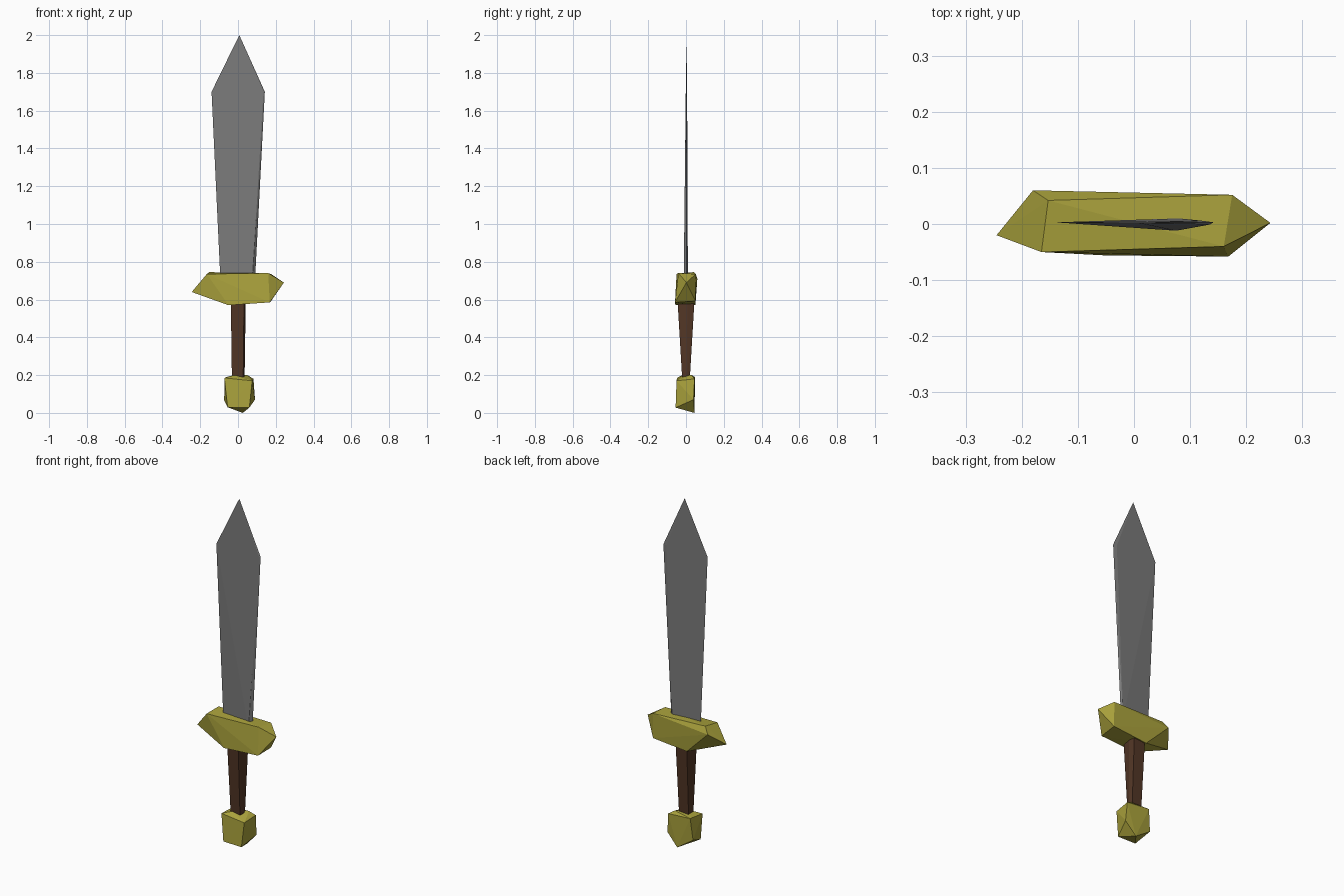
import bpy
import bmesh

default_cube = bpy.data.objects.get("Cube")
if default_cube:
    bpy.data.objects.remove(default_cube, do_unlink=True)


def make_material(name, colour):
    material = bpy.data.materials.new(name)
    material.use_nodes = True
    material.diffuse_color = (*colour, 1)
    shader = next(n for n in material.node_tree.nodes if n.type == "BSDF_PRINCIPLED")
    shader.inputs["Base Color"].default_value = (*colour, 1)
    return material


def make_faceted_part(name, corners, material):
    """Wrap a flat-shaded convex skin around a few corner points."""
    bm = bmesh.new()
    for corner in corners:
        bm.verts.new(corner)
    bmesh.ops.convex_hull(bm, input=list(bm.verts))
    loose = [v for v in bm.verts if not v.link_faces]
    bmesh.ops.delete(bm, geom=loose, context="VERTS")
    bmesh.ops.recalc_face_normals(bm, faces=list(bm.faces))
    mesh = bpy.data.meshes.new(name)
    bm.to_mesh(mesh)
    bm.free()
    mesh.materials.append(material)
    part = bpy.data.objects.new(name, mesh)
    bpy.context.collection.objects.link(part)
    return part


def at_height(z, outline):
    """Place a flat outline at the given height."""
    return [(x, y, z) for x, y in outline]


steel = make_material("grey steel", (0.2, 0.2, 0.2))
gold = make_material("dull gold", (0.40, 0.36, 0.045))
leather = make_material("brown leather", (0.085, 0.037, 0.019))

# Blade: off-centre ridge at the root, thinning to the shoulders and the point
blade_root = [(-0.093, 0), (0.075, -0.012), (0.09, 0.003), (0.08, 0.01)]
blade_shoulder = [(-0.14, 0.003), (0.135, -0.001), (0.142, 0.003), (0.12, 0.006)]
make_faceted_part(
    "blade",
    at_height(0.7, blade_root)
    + at_height(1.7, blade_shoulder)
    + [(0.007, 0.002, 2)],
    steel,
)

# Cross guard: chipped bar with a pointed end on each side
guard_ends = [(-0.245, -0.02, 0.64), (0.243, 0.002, 0.69)]
guard_top = [
    (-0.153, 0.042, 0.745), (-0.165, -0.05, 0.735),
    (0.16, -0.04, 0.74), (0.175, 0.052, 0.735), (-0.18, 0.06, 0.71),
]
guard_bottom = [
    (0.168, -0.058, 0.585), (-0.05, -0.056, 0.57),
    (-0.04, 0.05, 0.572), (0.175, 0.05, 0.592),
]
make_faceted_part("cross_guard", guard_ends + guard_top + guard_bottom, gold)

# Grip: five-sided handle narrowing towards the pommel
grip_outline = [
    (-0.038, -0.045), (0.032, -0.045), (0.041, 0.008),
    (0.035, 0.045), (-0.036, 0.045),
]
grip_base = [(x * 0.85, y * 0.45) for x, y in grip_outline]
make_faceted_part(
    "grip", at_height(0.6, grip_outline) + at_height(0.18, grip_base), leather
)

# Pommel: roughly cut block with a slanted underside
pommel_top = [
    (-0.072, -0.048, 0.185), (0.075, -0.05, 0.17), (0.082, 0.045, 0.18),
    (0.05, 0.03, 0.2), (-0.02, -0.02, 0.2), (-0.06, 0.048, 0.19),
]
pommel_bottom = [
    (-0.055, -0.055, 0.03), (0.06, -0.055, 0.028), (0.09, 0.04, 0.07),
    (0.025, 0.045, 0), (-0.073, 0.04, 0.065),
]
make_faceted_part("pommel", pommel_top + pommel_bottom, gold)
